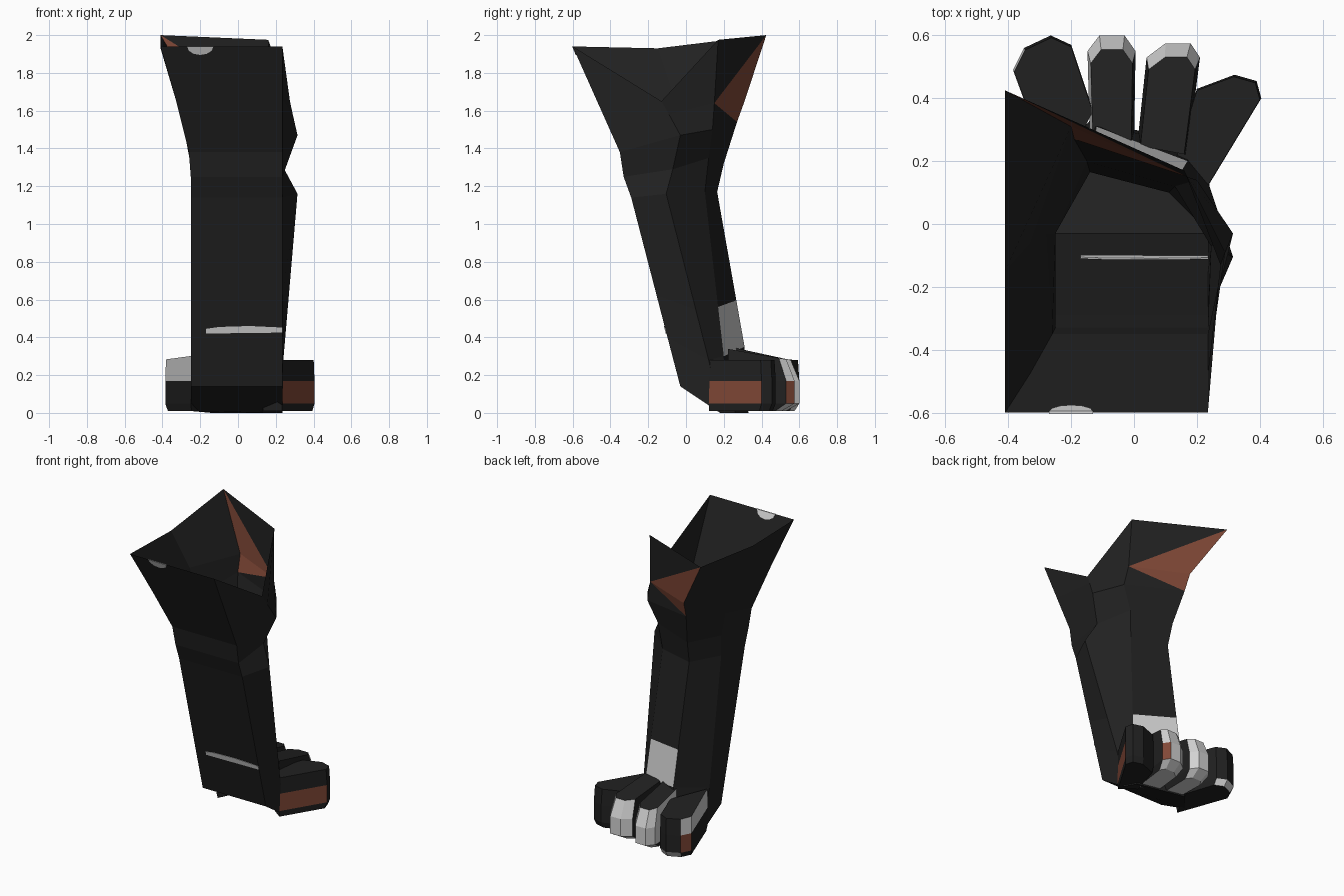
import bpy, bmesh, math
from mathutils import Vector

if "Cube" in bpy.data.objects:
    bpy.data.objects.remove(bpy.data.objects["Cube"])


def material(name, rgb):
    m = bpy.data.materials.new(name)
    m.diffuse_color = (*rgb, 1)
    m.use_nodes = True
    m.node_tree.nodes["Principled BSDF"].inputs["Base Color"].default_value = m.diffuse_color
    return m


MATS = [material("black_fur", (0.015, 0.015, 0.015)),
        material("white_fur", (0.65, 0.65, 0.65)),
        material("brown_fur", (0.22, 0.065, 0.038))]
BLACK, WHITE, BROWN = 0, 1, 2


def finish(name, bm):
    bmesh.ops.recalc_face_normals(bm, faces=bm.faces)
    mesh = bpy.data.meshes.new(name)
    bm.to_mesh(mesh)
    bm.free()
    for m in MATS:
        mesh.materials.append(m)
    ob = bpy.data.objects.new(name, mesh)
    bpy.context.collection.objects.link(ob)


# Leg: six-sided open tube, each ring = front left, front right, right, back right, back left, left
sole = [(-.25, -.03, .14), (.235, -.03, .14), (.235, .18, 0), (.19, .26, 0), (-.14, .33, 0), (-.25, .2, .01)]
ankle = [(-.25, -.098, .4), (.235, -.098, .4), (.24, .12, .28), (.17, .2, .3), (-.12, .31, .35), (-.25, .1, .3)]
shin = [(-.25, -.29, 1.14), (.235, -.29, 1.14), (.315, -.105, 1.16), (.11, .1, 1.17), (-.14, .165, 1.17), (-.25, -.03, 1.17)]
knee = [(-.25, -.33, 1.25), (.235, -.33, 1.25), (.245, -.07, 1.29), (.13, .12, 1.35), (-.15, .2, 1.32), (-.25, -.03, 1.31)]
bulge = [(-.26, -.35, 1.38), (.235, -.35, 1.38), (.315, -.03, 1.47), (.2, .14, 1.5), (-.19, .27, 1.54), (-.28, -.03, 1.47)]
thigh = [(-.33, -.475, 1.66), (.235, -.475, 1.66), (.29, -.09, 1.58), (.17, .15, 1.64), (-.2, .31, 1.65), (-.33, -.06, 1.66)]
rim = [(-.41, -.6, 1.94), (.235, -.6, 1.94), (.275, -.13, 1.65), (.16, .17, 1.975), (-.41, .425, 2.0), (-.41, -.15, 1.93)]
sock = [tuple(Vector(a).lerp(Vector(b), .3)) for a, b in zip(ankle, shin)]

bm = bmesh.new()
rings = [[bm.verts.new(p) for p in r] for r in (sole, ankle, sock, shin, knee, bulge, thigh, rim)]
bm.faces.new(rings[0])
for k in range(len(rings) - 1):
    lo, hi = rings[k], rings[k + 1]
    for i in range(6):
        j = (i + 1) % 6
        if i == 3 and k >= 5:
            # back panel of the thigh, split so the brown patch is two triangles
            if k == 5:
                bm.faces.new((lo[i], lo[j], hi[i]))
                bm.faces.new((lo[j], hi[j], hi[i])).material_index = BROWN
            else:
                bm.faces.new((lo[i], lo[j], hi[j])).material_index = BROWN
                bm.faces.new((lo[i], hi[j], hi[i]))
        else:
            f = bm.faces.new((lo[i], lo[j], hi[j], hi[i]))
            if i == 3 and k == 1:
                f.material_index = WHITE
finish("leg", bm)


# Thin white marks, set through the front wall so they show on both sides
def front_mark(name, outline, y_of_z):
    bm = bmesh.new()
    front, back = ([bm.verts.new((x, y_of_z(z) + s, z)) for x, z in outline] for s in (-.004, .004))
    n = len(outline)
    bm.faces.new(front)
    bm.faces.new(back[::-1])
    for i in range(n):
        j = (i + 1) % n
        bm.faces.new((front[i], front[j], back[j], back[i]))
    for f in bm.faces:
        f.material_index = WHITE
    finish(name, bm)


front_mark("shin_stripe", [(-.17, .42), (.235, .425), (.235, .452), (.06, .46), (-.1, .455), (-.17, .445)],
           lambda z: -.03 - (z - .14) * .26)
front_mark("rim_spot", [(-.2 + .07 * math.cos(a), 1.94 - .045 * math.sin(a))
                        for a in (math.pi * i / 6 for i in range(7))],
           lambda z: -.35 - (z - 1.38) * .446)


# Toes: outline from base left, round the tip, to base right; lofted through four levels.
# colours maps (band, edge) to a colour: bands 0 low, 1 middle, 2 high
def toe(name, outline, top_scale, low_scale, slope, colours, sole_colour):
    base = (Vector(outline[0]) + Vector(outline[-1])) / 2
    bm = bmesh.new()
    levels = []
    for scale, z in ((low_scale, .01), (1, .05), (1, .17), (top_scale, None)):
        ring = []
        for p in outline:
            q = base + (Vector(p) - base) * scale
            h = .28 + slope * max(0, .55 - q.y) if z is None else z
            ring.append(bm.verts.new((q.x, q.y, h)))
        levels.append(ring)
    n = len(outline)
    bm.faces.new(levels[0]).material_index = sole_colour
    bm.faces.new(levels[-1])
    for b in range(3):
        for i in range(n):
            j = (i + 1) % n
            f = bm.faces.new((levels[b][i], levels[b][j], levels[b + 1][j], levels[b + 1][i]))
            f.material_index = colours.get((b, i), BLACK)
    finish(name, bm)


white_tip = {(b, e): WHITE for b in range(3) for e in (1, 2, 3)}
toe("left_toe", [(-.25, .12), (-.385, .49), (-.35, .56), (-.265, .6), (-.2, .57), (-.13, .36)],
    .98, .93, .05, {(2, 0): WHITE, (2, 1): WHITE, (1, 1): BROWN, (0, 2): WHITE, (0, 3): WHITE}, BLACK)
toe("inner_left_toe", [(-.14, .25), (-.148, .55), (-.11, .6), (-.03, .6), (.005, .55), (0, .25)],
    .87, .8, .22, {**white_tip, (1, 0): WHITE, (2, 0): WHITE}, WHITE)
toe("inner_right_toe", [(.01, .25), (.04, .53), (.1, .575), (.18, .575), (.21, .53), (.17, .22)],
    .87, .8, .18, {**white_tip, (1, 3): BROWN}, WHITE)
toe("right_toe", [(.13, .2), (.2, .43), (.32, .475), (.39, .455), (.405, .4), (.235, .12)],
    .98, .95, .0, {(1, 4): BROWN}, BLACK)
